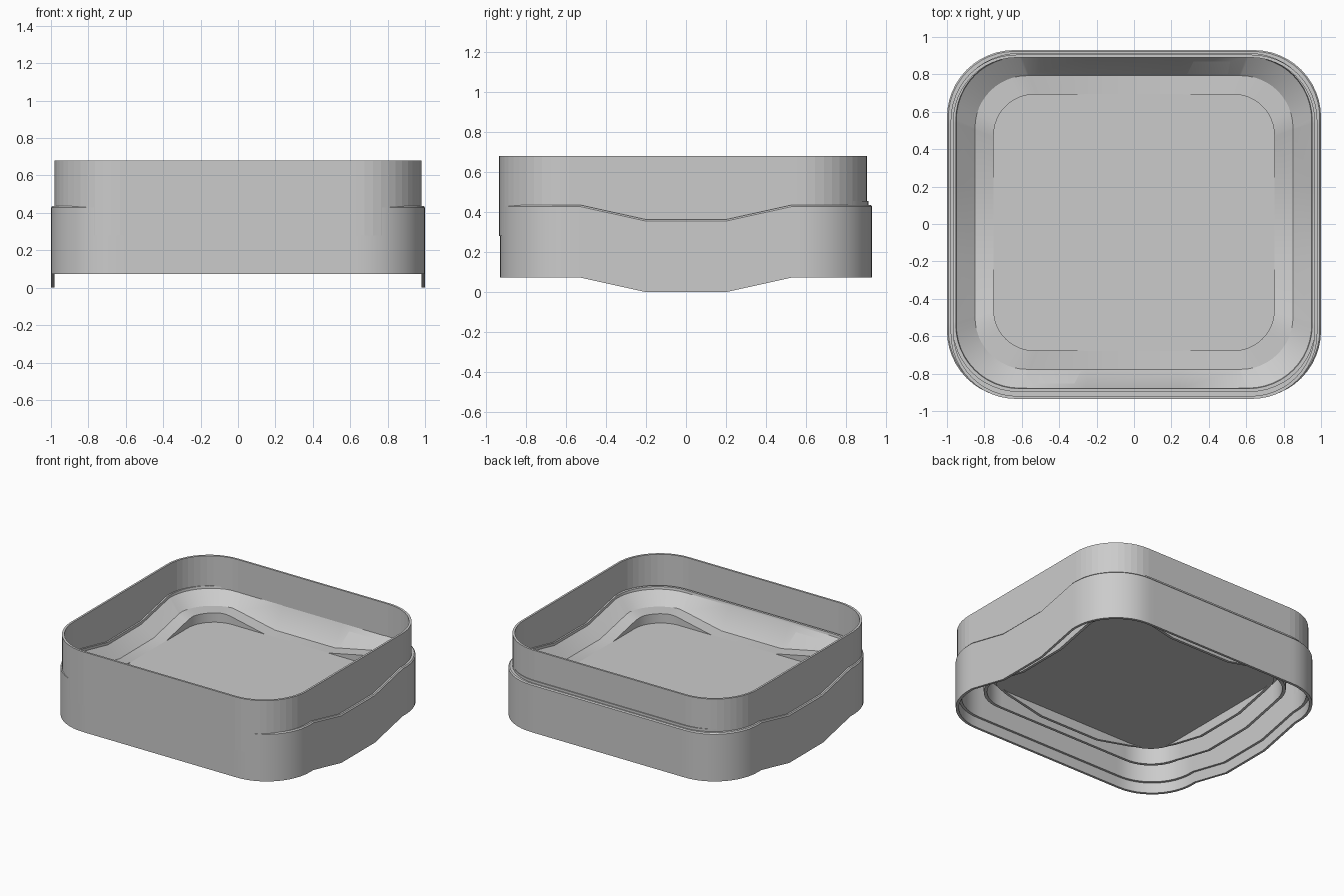
import bpy
import bmesh
import math

cube = bpy.data.objects.get("Cube")
if cube:
    bpy.data.objects.remove(cube, do_unlink=True)

grey = bpy.data.materials.new("plain grey")
grey.use_nodes = True
grey.diffuse_color = (0.6, 0.6, 0.6, 1)
grey.node_tree.nodes["Principled BSDF"].inputs["Base Color"].default_value = (0.6, 0.6, 0.6, 1)

DIP = 0.073   # depth of the sag in the middle of the sides
STEPS = 12    # segments per rounded corner


def sag(value, flat, end):
    """1 in the flat middle, falling to 0 at the end of the ramp."""
    return max(0.0, min(1.0, (end - abs(value)) / (end - flat)))


def outline(hx, hy, radius, dy):
    """Rounded rectangle, with extra points where the sag begins and ends."""
    points = []
    sx, sy = hx - radius, hy - radius
    sides = [(1, 1, 0), (-1, 1, 90), (-1, -1, 180), (1, -1, 270)]
    for cx, cy, start in sides:
        for i in range(STEPS + 1):
            a = math.radians(start + 90 * i / STEPS)
            points.append((cx * sx + radius * math.cos(a),
                           cy * sy + radius * math.sin(a) + dy))
        # straight run after this corner
        if cx == cy:
            end = min(0.6, sx - 0.01)
            points += [(cx * x, cy * hy + dy) for x in (end, 0.25, -0.25, -end)]
        else:
            end = min(0.53, sy - 0.01)
            points += [(cx * hx, cy * y + dy) for y in (end, 0.2, -0.2, -end)]
    return points


def finish(name, bm, smooth):
    bmesh.ops.recalc_face_normals(bm, faces=bm.faces)
    mesh = bpy.data.meshes.new(name)
    bm.to_mesh(mesh)
    bm.free()
    mesh.materials.append(grey)
    obj = bpy.data.objects.new(name, mesh)
    bpy.context.collection.objects.link(obj)
    if smooth:
        bpy.ops.object.select_all(action="DESELECT")
        obj.select_set(True)
        bpy.context.view_layer.objects.active = obj
        bpy.ops.object.shade_smooth_by_angle(angle=math.radians(25))
    return obj


def sweep(name, hx, hy, radius, dy, profile, smooth=True):
    """Closed profile of (inset, height, side sag, end sag) around the outline."""
    bm = bmesh.new()
    rings = []
    for inset, z, side, ends in profile:
        ring = []
        for x, y in outline(hx - inset, hy - inset, radius - inset * 0.6, dy):
            drop = side * sag(y, 0.2, 0.53) if abs(x) > abs(y) else ends * sag(x, 0.25, 0.6)
            ring.append(bm.verts.new((x, y, z - DIP * drop)))
        rings.append(ring)
    count = len(rings[0])
    for a, b in zip(rings, rings[1:] + rings[:1]):
        for i in range(count):
            j = (i + 1) % count
            bm.faces.new((a[i], a[j], b[j], b[i]))
    return finish(name, bm, smooth)


# outer skirt, wavy along the left and right sides
sweep("outer_skirt", 1.0, 0.93, 0.36, 0, [
    (0.0, DIP, 1, 0), (0.0, 0.428, 1, 0), (0.007, 0.436, 1, 0), (0.035, 0.436, 1, 0),
    (0.035, 0.15, 1, 0), (0.018, 0.15, 1, 0), (0.018, DIP, 1, 0)])

# upright rim, pushed forward so that it comes through the skirt at the front
sweep("upper_rim", 0.98, 0.92, 0.35, -0.015, [
    (0.0, 0.28, 0, 0), (0.0, 0.68, 0, 0), (0.015, 0.68, 0, 0), (0.015, 0.28, 0, 0)],
    smooth=False)

# inner tray border: ledge, slope, flat shelf, lip and hanging wall
sweep("tray_border", 0.97, 0.905, 0.35, 0.008, [
    (0.0, 0.455, 1, 0), (0.017, 0.455, 1, 0), (0.02, 0.437, 1, 0),
    (0.12, 0.36, 1, 1), (0.22, 0.36, 1, 1), (0.22, 0.275, 1, 1),
    (0.2, 0.275, 1, 1), (0.2, 0.34, 1, 1), (0.15, 0.34, 1, 1),
    (0.15, 0.19, 1, 0), (0.13, 0.19, 1, 0), (0.13, 0.34, 1, 1),
    (0.02, 0.42, 1, 0), (0.0, 0.42, 1, 0)])

# flat floor panel
bm = bmesh.new()
points = outline(0.752, 0.687, 0.22, 0.008)
bottom = bm.faces.new([bm.verts.new((x, y, 0.275)) for x, y in points])
top = bmesh.ops.extrude_face_region(bm, geom=[bottom], use_keep_orig=True)
moved = [v for v in top["geom"] if isinstance(v, bmesh.types.BMVert)]
bmesh.ops.translate(bm, verts=moved, vec=(0, 0, 0.015))
finish("floor_panel", bm, False)
